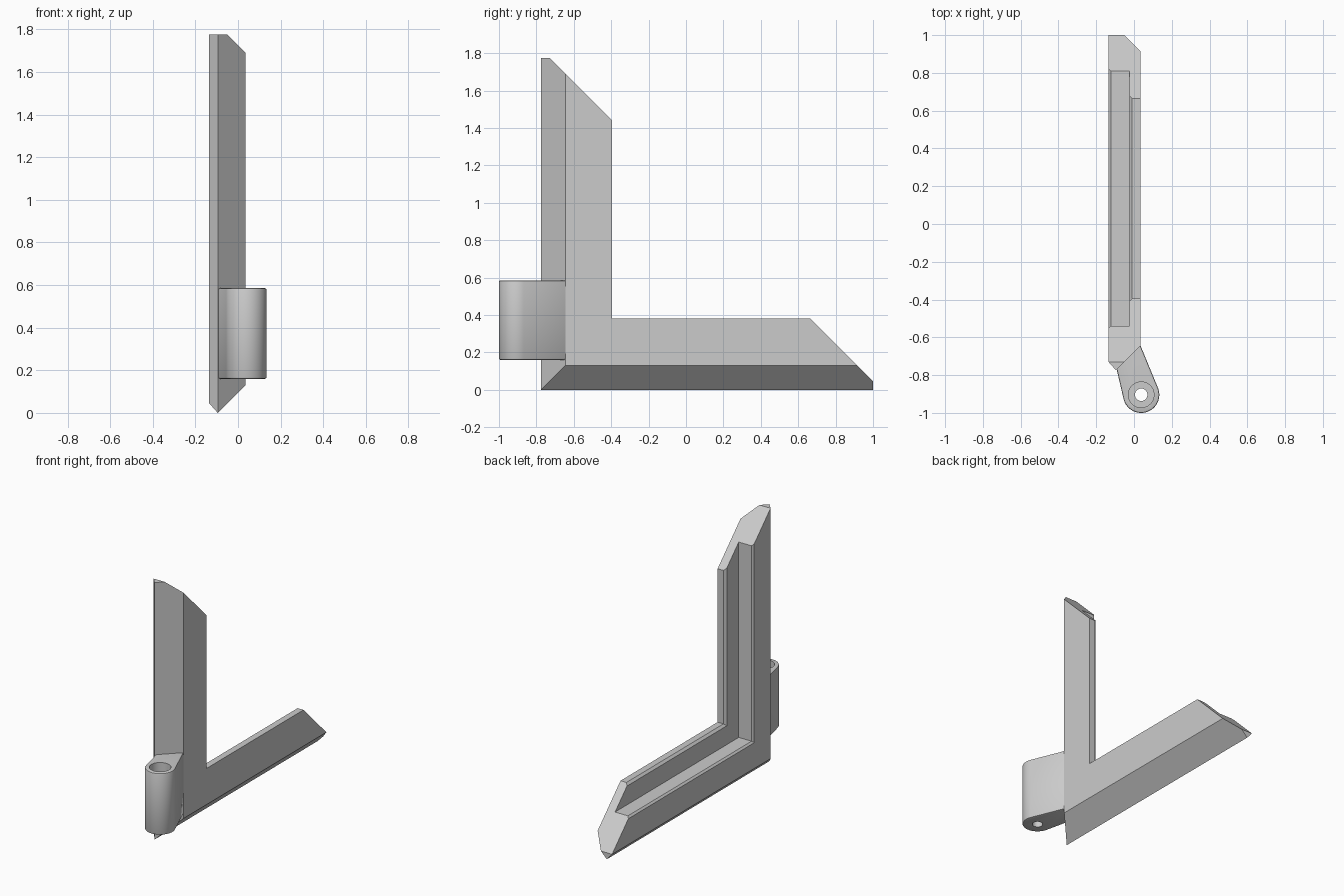
import bpy, bmesh
from math import radians, cos, sin

cube = bpy.data.objects.get("Cube")
if cube:
    bpy.data.objects.remove(cube, do_unlink=True)

grey = bpy.data.materials.new("light grey")
grey.use_nodes = True
grey.diffuse_color = (0.6, 0.6, 0.6, 1)
grey.node_tree.nodes["Principled BSDF"].inputs["Base Color"].default_value = (0.6, 0.6, 0.6, 1)


def finish(bm, name):
    bmesh.ops.recalc_face_normals(bm, faces=bm.faces)
    mesh = bpy.data.meshes.new(name)
    bm.to_mesh(mesh)
    bm.free()
    mesh.materials.append(grey)
    obj = bpy.data.objects.new(name, mesh)
    bpy.context.collection.objects.link(obj)
    return obj


def activate(obj):
    bpy.ops.object.select_all(action="DESELECT")
    obj.select_set(True)
    bpy.context.view_layer.objects.active = obj


# L-shaped frame: rebated profile (x, distance from outer edge) swept round a mitre
BACK, END, TOP, FLAT = -0.775, 1.0, 1.775, 0.045
profile = [(-0.135, FLAT), (-0.095, 0), (-0.05, FLAT), (0.035, 0.13), (0.035, 0.38),
           (-0.01, 0.38), (-0.025, 0.365), (-0.025, 0.235), (-0.123, 0.235), (-0.135, 0.223)]
bm = bmesh.new()
rings = [[], [], []]
for x, d in profile:
    cut = max(0, d - FLAT)
    rings[0].append(bm.verts.new((x, END - cut, d)))
    rings[1].append(bm.verts.new((x, BACK + d, d)))
    rings[2].append(bm.verts.new((x, BACK + d, TOP - cut)))
count = len(profile)
for a, b in zip(rings, rings[1:]):
    for i in range(count):
        j = (i + 1) % count
        bm.faces.new((a[i], a[j], b[j], b[i]))
# End caps: small flat tip plus the slanted cut
for ring in (rings[0], rings[2]):
    bm.faces.new(ring[:3])
    bm.faces.new([ring[0]] + ring[2:])
finish(bm, "corner_frame")

# Hinge knuckle: teardrop outline extruded upward with softened rims
CX, CY, R, LOW, HIGH = 0.038, -0.904, 0.096, 0.16, 0.585
STEPS = 40
outline = []
for i in range(STEPS + 1):
    a = radians(23 - 190 * i / STEPS)
    outline.append((CX + R * cos(a), CY + R * sin(a)))
outline += [(-0.092, -0.768), (-0.1, -0.75), (0.02, -0.63), (0.035, -0.645)]
bm = bmesh.new()
base = bm.faces.new([bm.verts.new((x, y, LOW)) for x, y in outline])
extruded = bmesh.ops.extrude_face_region(bm, geom=[base], use_keep_orig=True)
bmesh.ops.translate(bm, vec=(0, 0, HIGH - LOW),
                    verts=[g for g in extruded["geom"] if isinstance(g, bmesh.types.BMVert)])
bmesh.ops.recalc_face_normals(bm, faces=bm.faces)
rims = [e for e in bm.edges if abs(e.verts[0].co.z - e.verts[1].co.z) < 0.001]
bmesh.ops.bevel(bm, geom=rims, offset=0.008, segments=2, profile=0.5, affect="EDGES")
knuckle = finish(bm, "hinge_knuckle")

# Pin bore: wide from above, narrow through the floor
for radius, bottom in ((0.068, LOW + 0.08), (0.033, LOW - 0.1)):
    top = HIGH + 0.1
    bm = bmesh.new()
    bmesh.ops.create_cone(bm, cap_ends=True, segments=48, radius1=radius,
                          radius2=radius, depth=top - bottom)
    bmesh.ops.translate(bm, verts=bm.verts, vec=(CX, CY, (top + bottom) / 2))
    cutter = finish(bm, "bore_cutter")
    cutter.hide_render = True
    activate(knuckle)
    mod = knuckle.modifiers.new("bore", "BOOLEAN")
    mod.operation = "DIFFERENCE"
    mod.solver = "EXACT"
    mod.object = cutter
    bpy.ops.object.modifier_apply(modifier=mod.name)
    bpy.data.objects.remove(cutter, do_unlink=True)

activate(knuckle)
bpy.ops.object.shade_smooth_by_angle(angle=radians(30))
